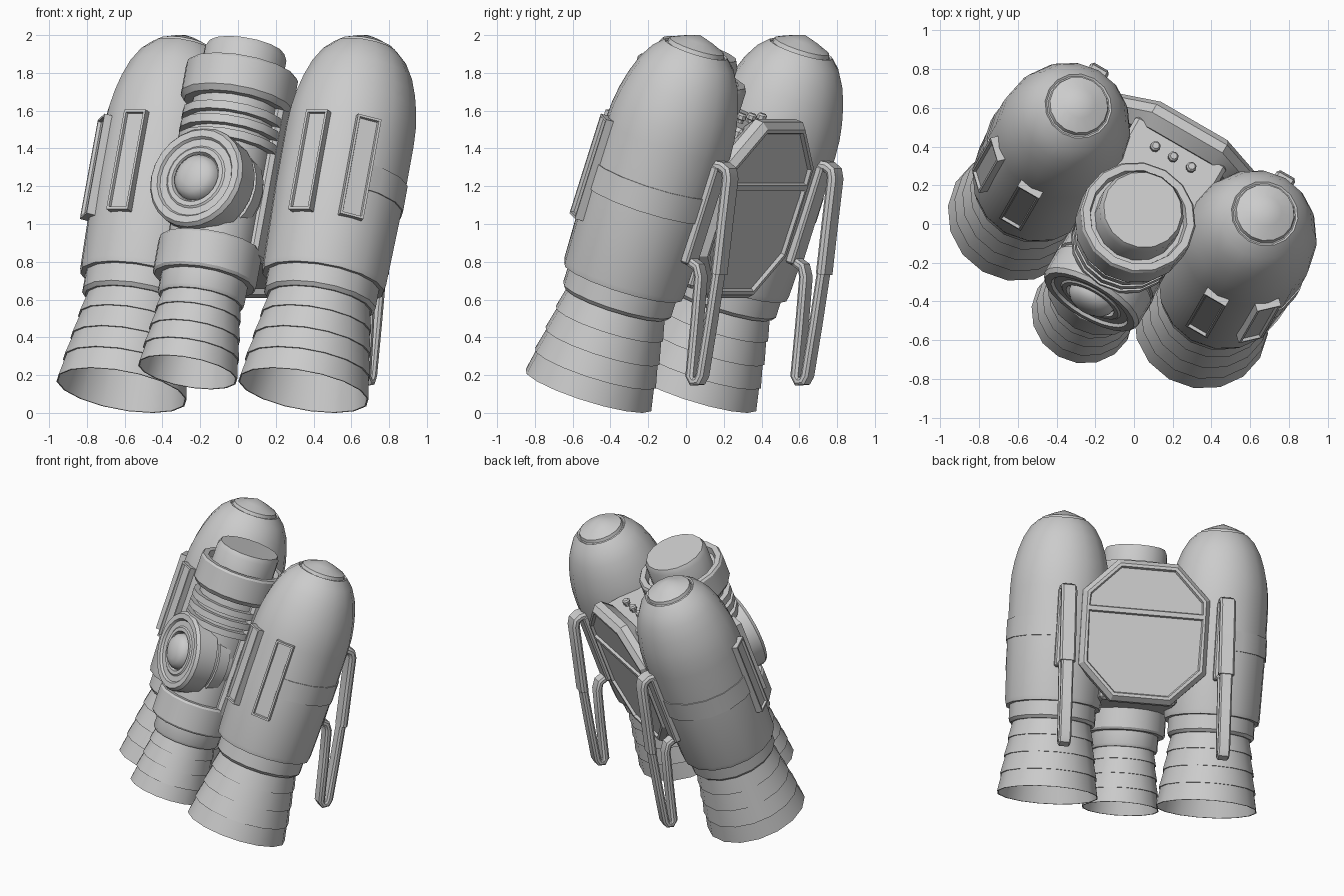
import bpy, bmesh
from math import radians, sin, cos, pi
from mathutils import Matrix, Vector

if "Cube" in bpy.data.objects:
    bpy.data.objects.remove(bpy.data.objects["Cube"], do_unlink=True)

grey = bpy.data.materials.new("plain_grey")
grey.use_nodes = True
grey.diffuse_color = (0.6, 0.6, 0.6, 1)
grey.node_tree.nodes["Principled BSDF"].inputs["Base Color"].default_value = (0.6, 0.6, 0.6, 1)

# The whole pack is turned and leans back; parts are built upright, then moved by POSE
POSE = (Matrix.Translation((-0.135, -0.238, 0.12))
        @ Matrix.Rotation(radians(-30), 4, 'Z') @ Matrix.Rotation(radians(-20), 4, 'X'))
TANK_X, SIDES = 0.556, 16


def finish(name, bm, local=Matrix()):
    bmesh.ops.remove_doubles(bm, verts=bm.verts, dist=1e-5)
    bm.transform(POSE @ local)
    bmesh.ops.recalc_face_normals(bm, faces=bm.faces)
    mesh = bpy.data.meshes.new(name)
    bm.to_mesh(mesh)
    bm.free()
    mesh.materials.append(grey)
    ob = bpy.data.objects.new(name, mesh)
    bpy.context.scene.collection.objects.link(ob)
    bpy.ops.object.select_all(action='DESELECT')
    ob.select_set(True)
    bpy.context.view_layer.objects.active = ob
    bpy.ops.object.shade_smooth_by_angle(angle=radians(32))
    return ob


def skin(bm, rows, closed=True):
    """Join rows of points with quads."""
    rows = [[bm.verts.new(p) for p in row] for row in rows]
    for a, b in zip(rows, rows[1:]):
        n = len(a)
        for i in range(n if closed else n - 1):
            j = (i + 1) % n
            bm.faces.new((a[i], a[j], b[j], b[i]))
    return rows


def lathe(name, profile, local=Matrix(), n=SIDES):
    bm = bmesh.new()
    skin(bm, [[(r * cos(2 * pi * i / n), r * sin(2 * pi * i / n), t) for i in range(n)]
              for r, t in profile])
    bmesh.ops.dissolve_degenerate(bm, edges=bm.edges, dist=1e-5)
    return finish(name, bm, local)


def box(name, size, centre, local=Matrix(), inset=0, bevel=0):
    bm = bmesh.new()
    bmesh.ops.create_cube(bm, size=1)
    bm.transform(Matrix.Translation(centre) @ Matrix.Diagonal((*size, 1)))
    if inset:
        front = [f for f in bm.faces if f.normal.y < -0.9]
        bmesh.ops.inset_individual(bm, faces=front, thickness=inset)
        bmesh.ops.inset_individual(bm, faces=front, thickness=0.006, depth=-0.016)
    if bevel:
        bmesh.ops.bevel(bm, geom=bm.edges[:], offset=bevel, segments=1, affect='EDGES')
    return finish(name, bm, local)


def bar(name, path, half_width, half_thick, local):
    """Sweep a flat bar with chamfered corners along a path of (y, z) points."""
    pts = [Vector(p) for p in path]
    rows = []
    w, h = half_width, half_thick
    section = [(s * a, q * b) for s, q, a, b in (
        (1, 1, w, h * .4), (1, 1, w * .75, h), (-1, 1, w * .75, h), (-1, 1, w, h * .4),
        (-1, -1, w, h * .4), (-1, -1, w * .75, h), (1, -1, w * .75, h), (1, -1, w, h * .4))]
    for i, p in enumerate(pts):
        d = (pts[min(i + 1, len(pts) - 1)] - pts[max(i - 1, 0)]).normalized()
        nrm = Vector((d.y, -d.x))
        rows.append([(x, *(p + nrm * k)) for x, k in section])
    bm = bmesh.new()
    rows = skin(bm, rows)
    bm.faces.new(rows[0])
    bm.faces.new(rows[-1])
    return finish(name, bm, local)


def nozzle(name, bottom, top, height, local):
    """Flared bell in four overlapping steps, hollow underneath."""
    prof = []
    for i in range(4):
        for f, lip in ((i / 4, 0.006), ((i + 1) / 4, -0.004)):
            prof.append((bottom + (top - bottom) * f + (lip if i else min(lip, 0)), height * f))
    inner = [(0, height - .03), (top - .02, height - .03), (bottom - .008, 0)]
    return lathe(name, inner + prof + [(0, height)], local)


def at(x, y):
    return Matrix.Translation((x, y, 0))


# Side tanks, mirrored left and right
for side, s in (("left", 1), ("right", -1)):
    tank = Matrix.Diagonal((s, 1, 1, 1)) @ at(TANK_X, 0)
    lathe(side + "_tank", [
        (0, .61), (.328, .61), (.335, .64), (.347, 1.1), (.347, 1.42), (.342, 1.52), (.328, 1.61),
        (.306, 1.7), (.274, 1.79), (.228, 1.87), (.175, 1.922), (.165, 1.915),
        (.158, 1.918), (.152, 1.94), (.08, 1.972), (0, 2.0)], tank)
    lathe(side + "_tank_collar", [(0, .49), (.285, .49), (.302, .51), (.302, .62), (0, .62)], tank)
    nozzle(side + "_nozzle", .352, .275, .5, tank)

    # Thin strap around the outer side of the tank
    bm = bmesh.new()
    skin(bm, [[(r * cos(a), r * sin(a), t) for r, t in
               ((.34, 1.06), (.354, 1.06), (.354, 1.2), (.34, 1.2))]
              for a in [radians(-45 + 22.5 * k) for k in range(7)]])
    finish(side + "_strap", bm, tank)

    # Framed vent plates on the front and outer front
    for label, turn in (("front", 0), ("outer", 45)):
        box(f"{side}_{label}_vent", (.13, .06, .56), (0, -.345, 1.165),
            tank @ Matrix.Rotation(radians(turn), 4, 'Z'), inset=.018)

    # Folding arm with its mounting strip on the back
    box(side + "_arm_mount", (.12, .05, .55), (0, .345, 1.115), tank, bevel=.01)
    bar(side + "_arm_upper", [(.33, 1.385), (.375, 1.395), (.41, 1.385), (.43, 1.35),
                              (.48, 1.12), (.54, .85)], .055, .027, tank)
    bar(side + "_arm_lower", [(.53, .88), (.58, .6), (.628, .31), (.622, .278), (.595, .265),
                              (.57, .285), (.50, .57), (.44, .8), (.41, .845), (.34, .86)],
        .043, .023, tank)

# Central column: nozzle, collar, cooling rings and cap
centre = at(0, -.28)
nozzle("centre_nozzle", .268, .212, .42, centre)
lathe("centre_neck", [(0, .4), (.225, .4), (.235, .42), (.235, .53), (0, .53)], centre)
lathe("centre_collar", [(0, .51), (.27, .51), (.28, .525), (.28, .70), (.27, .715), (0, .715)], centre)
lathe("centre_column", [(0, .6), (.235, .6), (.235, 1.6), (0, 1.6)], centre)
for k in range(3):
    t = 1.24 + .075 * k
    lathe(f"cooling_ring_{k + 1}", [(0, t), (.277, t), (.277, t + .045), (0, t + .045)], centre)
lathe("top_flange", [(0, 1.49), (.28, 1.49), (.303, 1.52), (.303, 1.68), (.293, 1.695),
                     (.255, 1.695), (.245, 1.65), (0, 1.65)], centre)
lathe("top_cap", [(0, 1.6), (.222, 1.6), (.222, 1.785), (.205, 1.82), (0, 1.82)], centre)

# Round pod on the front, with a domed lens
pod = Matrix.Translation((0, 0, 1.0)) @ Matrix.Rotation(radians(90), 4, 'X')
lathe("front_pod", [(0, .15), (.25, .15), (.25, .29), (.272, .30), (.272, .38), (.26, .385),
                    (.26, .405), (.278, .41), (.278, .545), (.262, .567), (.225, .567), (.215, .552),
                    (.175, .552), (.165, .56), (.14, .56), (.13, .54), (0, .54)], pod, 24)
lathe("pod_lens", [(.128, .53), (.122, .565), (.098, .592), (.06, .61), (0, .617)], pod, 24)

# Body between the tanks
box("body", (.54, .52, .9), (0, 0, 1.11), bevel=.02)

# Eight-sided back panel with two sunken panes
def octagon(inset, y):
    w, h, c = .445 - inset, .495 - inset, .235 - inset * .6
    return [(x, y, 1.135 + z) for x, z in (
        (w, h - c), (w - c, h), (c - w, h), (-w, h - c),
        (-w, c - h), (c - w, -h), (w - c, -h), (w, c - h))]

bm = bmesh.new()
rows = skin(bm, [octagon(.06, .22), octagon(0, .28), octagon(0, .33), octagon(.03, .365)])
bm.faces.new(rows[0])
back = bm.faces.new(rows[-1])
bmesh.ops.bisect_plane(bm, geom=[back, *back.edges, *back.verts],
                       plane_co=(0, 0, 1.27), plane_no=(0, 0, 1))
bm.normal_update()
panes = [f for f in bm.faces if all(v.co.y > .36 for v in f.verts)]
bmesh.ops.recalc_face_normals(bm, faces=bm.faces)
bmesh.ops.inset_individual(bm, faces=panes, thickness=.022)
bmesh.ops.inset_individual(bm, faces=panes, thickness=.01, depth=-.018)
finish("back_panel", bm)

# Three knobs on top of the body
for k in (-1, 0, 1):
    lathe(f"knob_{k + 2}", [(0, 1.54), (.018, 1.54), (.018, 1.575), (.027, 1.58), (.027, 1.6),
                            (.018, 1.61), (0, 1.61)], at(.107 * k, .14), 8)
